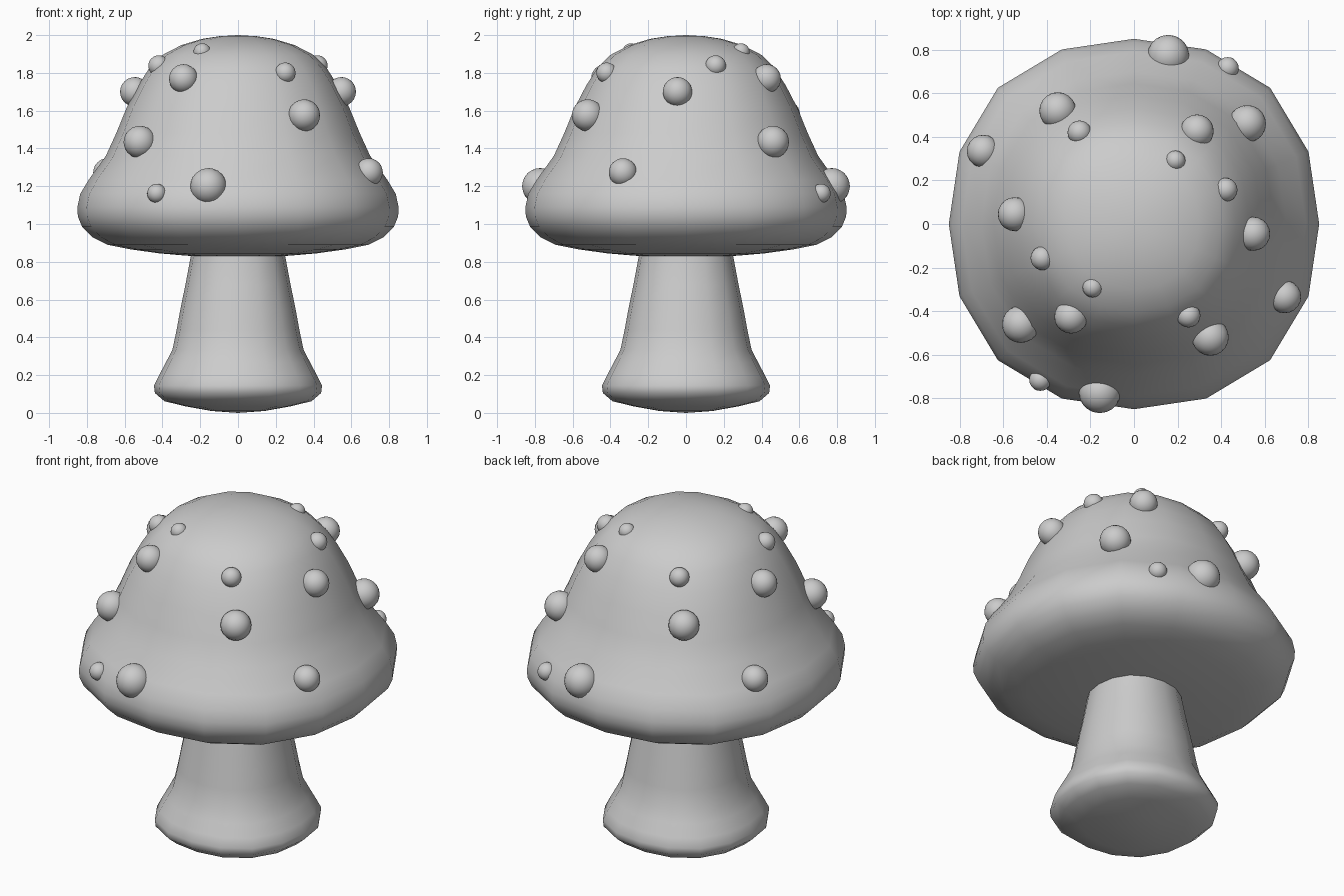
import bpy, bmesh, math

if "Cube" in bpy.data.objects:
    bpy.data.objects.remove(bpy.data.objects["Cube"])

SIDES = 16


def finish(name, bm):
    bmesh.ops.recalc_face_normals(bm, faces=bm.faces[:])
    for f in bm.faces:
        f.smooth = True
    me = bpy.data.meshes.new(name)
    bm.to_mesh(me)
    bm.free()
    ob = bpy.data.objects.new(name, me)
    bpy.context.collection.objects.link(ob)
    return ob


def rounded_lathe(name, profile):
    """Closed lathe from (radius, z); ends are poles, rings slightly squarish."""
    bm = bmesh.new()
    bottom = bm.verts.new((0, 0, profile[0][1]))
    top = bm.verts.new((0, 0, profile[-1][1]))
    rings = []
    for r, z in profile[1:-1]:
        ring = []
        for i in range(SIDES):
            a = 2 * math.pi * i / SIDES
            rr = r * (1 + 0.02 * (1 - math.cos(4 * a)))
            ring.append(bm.verts.new((rr * math.cos(a), rr * math.sin(a), z)))
        rings.append(ring)
    for i in range(SIDES):
        j = (i + 1) % SIDES
        bm.faces.new((bottom, rings[0][j], rings[0][i]))
        bm.faces.new((top, rings[-1][i], rings[-1][j]))
        for a, b in zip(rings, rings[1:]):
            bm.faces.new((a[i], a[j], b[j], b[i]))
    return finish(name, bm)


# Stem with a swollen foot
rounded_lathe("stem", [
    (0, 0), (0.14, 0.01), (0.28, 0.035), (0.39, 0.062), (0.44, 0.105),
    (0.445, 0.145), (0.42, 0.195), (0.383, 0.265), (0.347, 0.335),
    (0.325, 0.44), (0.305, 0.55), (0.278, 0.68), (0.25, 0.83),
    (0.24, 0.92), (0, 0.93)])

# Bell-shaped cap
rounded_lathe("cap", [
    (0, 0.828), (0.27, 0.832), (0.42, 0.845), (0.57, 0.866), (0.69, 0.89),
    (0.77, 0.93), (0.825, 0.985), (0.848, 1.04), (0.85, 1.09),
    (0.835, 1.16), (0.79, 1.235), (0.70, 1.36), (0.645, 1.48),
    (0.59, 1.615), (0.53, 1.73), (0.47, 1.825), (0.40, 1.895),
    (0.30, 1.947), (0.19, 1.98), (0.10, 1.994), (0, 2.0)])

# Raised spots: x, y, z, radius; each repeated by a half turn
SPOTS = [
    (-0.157, -0.772, 1.20, 0.096), (-0.43, -0.715, 1.162, 0.051),
    (-0.52, -0.46, 1.434, 0.086), (-0.289, -0.426, 1.769, 0.077),
    (-0.19, -0.291, 1.911, 0.046), (0.25, -0.42, 1.80, 0.055),
    (0.35, -0.52, 1.575, 0.085), (0.692, -0.334, 1.273, 0.075),
    (0.547, -0.045, 1.70, 0.078), (0.42, 0.157, 1.838, 0.055)]

for n, (x, y, z, r) in enumerate(SPOTS, 1):
    for side, s in (("a", 1), ("b", -1)):
        bm = bmesh.new()
        bmesh.ops.create_icosphere(bm, subdivisions=3, radius=r)
        ob = finish(f"cap_spot_{n}{side}", bm)
        ob.location = (s * x, s * y, z)
